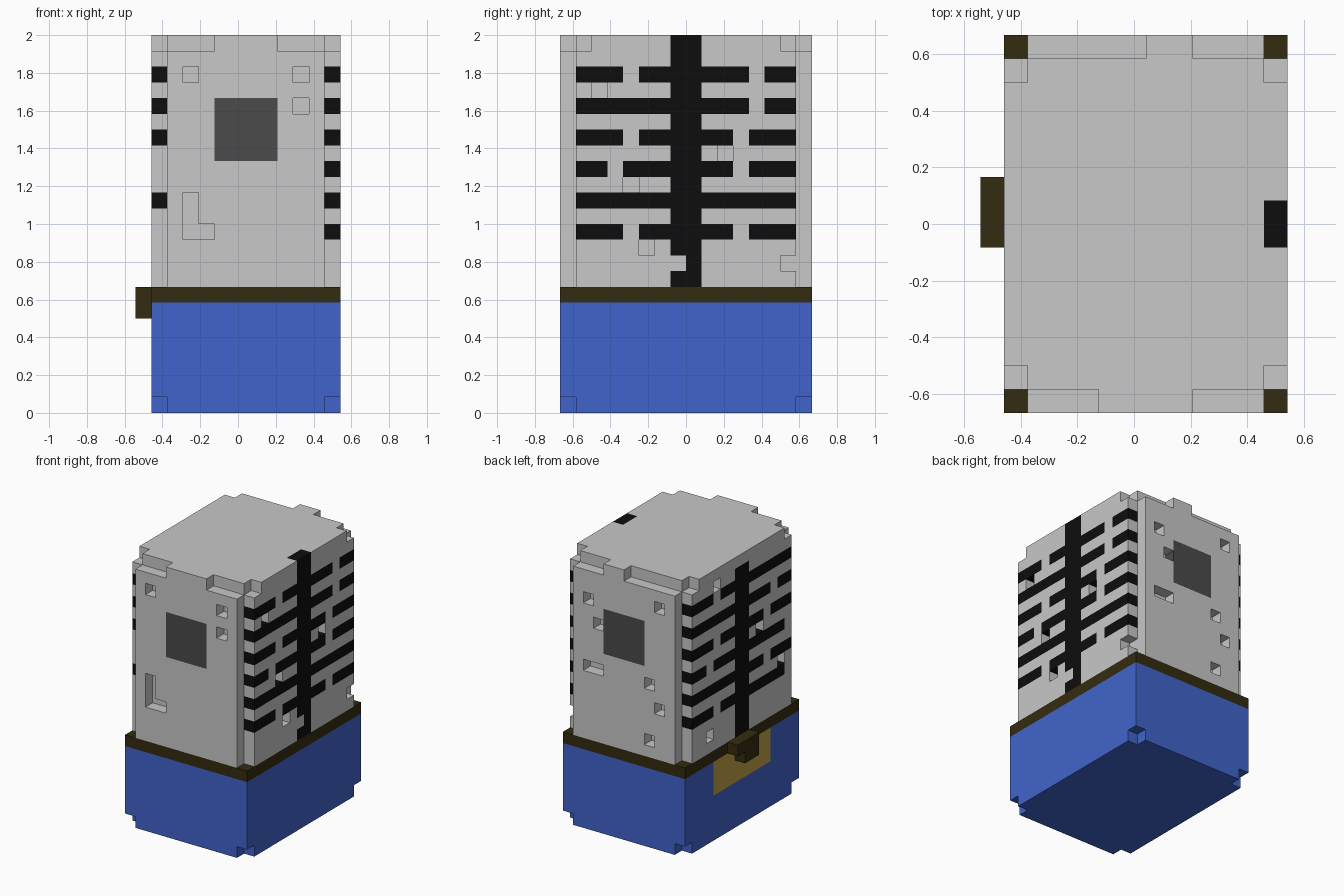
import bpy, bmesh, math

if "Cube" in bpy.data.objects:
    bpy.data.objects.remove(bpy.data.objects["Cube"])

U = 1 / 12                      # one block
OX, OY = -5.5 * U, -8 * U       # corner of the 12 x 16 x 24 block grid


def material(name, r, g, b):
    m = bpy.data.materials.new(name)
    m.diffuse_color = (r, g, b, 1)
    m.use_nodes = True
    m.node_tree.nodes["Principled BSDF"].inputs["Base Color"].default_value = m.diffuse_color
    return m


MATS = [material("light grey", .58, .58, .58),
        material("black", .004, .004, .004),
        material("dark grey", .069, .069, .069),
        material("blue", .053, .127, .60),
        material("dark brown", .034, .024, .005),
        material("gold", .54, .37, .06)]
GREY, BLACK, SLATE, BLUE, BROWN, GOLD = range(6)


def box(i, j, k):
    """All block positions in three half-open ranges."""
    return [(a, b, c) for a in range(*i) for b in range(*j) for c in range(*k)]


def fill(cells, i, j, k, colour):
    cells.update({p: colour for p in box(i, j, k)})


def paint(cells, i, j, k, colour):
    cells.update({p: colour for p in box(i, j, k) if p in cells})


def carve(cells, i, j, k):
    for p in box(i, j, k):
        cells.pop(p, None)


def build(name, cells):
    """Skin the blocks with their outer faces and merge flat areas."""
    bm = bmesh.new()
    verts = {}

    def vert(p):
        if p not in verts:
            verts[p] = bm.verts.new((OX + p[0] * U, OY + p[1] * U, p[2] * U))
        return verts[p]

    for p, colour in cells.items():
        for axis in range(3):
            for side in (0, 1):
                n = list(p)
                n[axis] += 2 * side - 1
                if tuple(n) in cells:
                    continue
                a, b = (axis + 1) % 3, (axis + 2) % 3
                ring = []
                for da, db in ((0, 0), (1, 0), (1, 1), (0, 1)):
                    q = list(p)
                    q[axis] += side
                    q[a] += da
                    q[b] += db
                    ring.append(vert(tuple(q)))
                f = bm.faces.new(ring if side else ring[::-1])
                f.material_index = colour
    bmesh.ops.dissolve_limit(bm, angle_limit=math.radians(1), verts=bm.verts[:],
                             edges=bm.edges[:], delimit={'MATERIAL'})
    used = sorted({f.material_index for f in bm.faces})
    for f in bm.faces:
        f.material_index = used.index(f.material_index)
    me = bpy.data.meshes.new(name)
    bm.to_mesh(me)
    bm.free()
    for c in used:
        me.materials.append(MATS[c])
    bpy.context.collection.objects.link(bpy.data.objects.new(name, me))


# base with clipped bottom corners and a gold lock plate
base = {}
fill(base, (0, 12), (0, 16), (0, 7), BLUE)
for i in (0, 11):
    for j in (0, 15):
        carve(base, (i, i + 1), (j, j + 1), (0, 1))
paint(base, (0, 1), (4, 12), (4, 7), GOLD)
build("base", base)

# rim between base and body
rim = {}
fill(rim, (0, 12), (0, 16), (7, 8), BROWN)
build("rim", rim)

# latch on the left side
latch = {}
fill(latch, (-1, 0), (7, 9), (6, 8), BROWN)
fill(latch, (-1, 0), (9, 10), (7, 8), BROWN)
build("latch", latch)

# body: solid block with missing corner columns
body = {}
fill(body, (0, 12), (0, 16), (8, 24), GREY)
for i in (0, 11):
    for j in (0, 15):
        carve(body, (i, i + 1), (j, j + 1), (8, 24))
    # chipped top edge, sides
    carve(body, (i, i + 1), (0, 2), (23, 24))
    carve(body, (i, i + 1), (14, 16), (23, 24))
# chipped top edge, front and back
for j, left_end in ((0, 4), (15, 6)):
    carve(body, (0, left_end), (j, j + 1), (23, 24))
    carve(body, (8, 12), (j, j + 1), (23, 24))

# dark square panels on front and back
for j in (0, 15):
    paint(body, (4, 8), (j, j + 1), (16, 20), SLATE)

# black spine and ribs on both sides: gaps in each rib by row
ribs = {11: {21: (4, 12), 19: (12,), 17: (4, 11), 15: (3, 11), 13: (), 11: (4, 11)},
        0: {21: (11,), 19: (3,), 17: (4, 11), 15: (1, 12), 13: (4,), 11: (1, 11)}}
for i, rows in ribs.items():
    for k, gaps in rows.items():
        for j in range(1, 15):
            if j not in gaps and (i, j, k) in body:
                body[i, j, k] = BLACK
paint(body, (11, 12), (7, 9), (8, 24), BLACK)
paint(body, (0, 1), (7, 9), (8, 23), BLACK)
paint(body, (11, 12), (7, 8), (9, 10), GREY)

# small pits: front and back (column, row), right and left (depth, row)
for i, k in ((2, 21), (9, 21), (9, 19), (2, 13), (2, 12), (2, 11), (3, 11)):
    body.pop((i, 0, k), None)
for i, k in ((9, 20), (2, 21), (8, 18), (9, 14), (8, 14), (3, 14), (2, 12), (3, 9)):
    body.pop((i, 15, k), None)
for j, k in ((2, 20), (10, 16), (4, 14), (5, 10), (14, 9)):
    body.pop((11, j, k), None)
for j, k in ((11, 22), (12, 9), (2, 12), (5, 16)):
    body.pop((0, j, k), None)
build("body", body)
